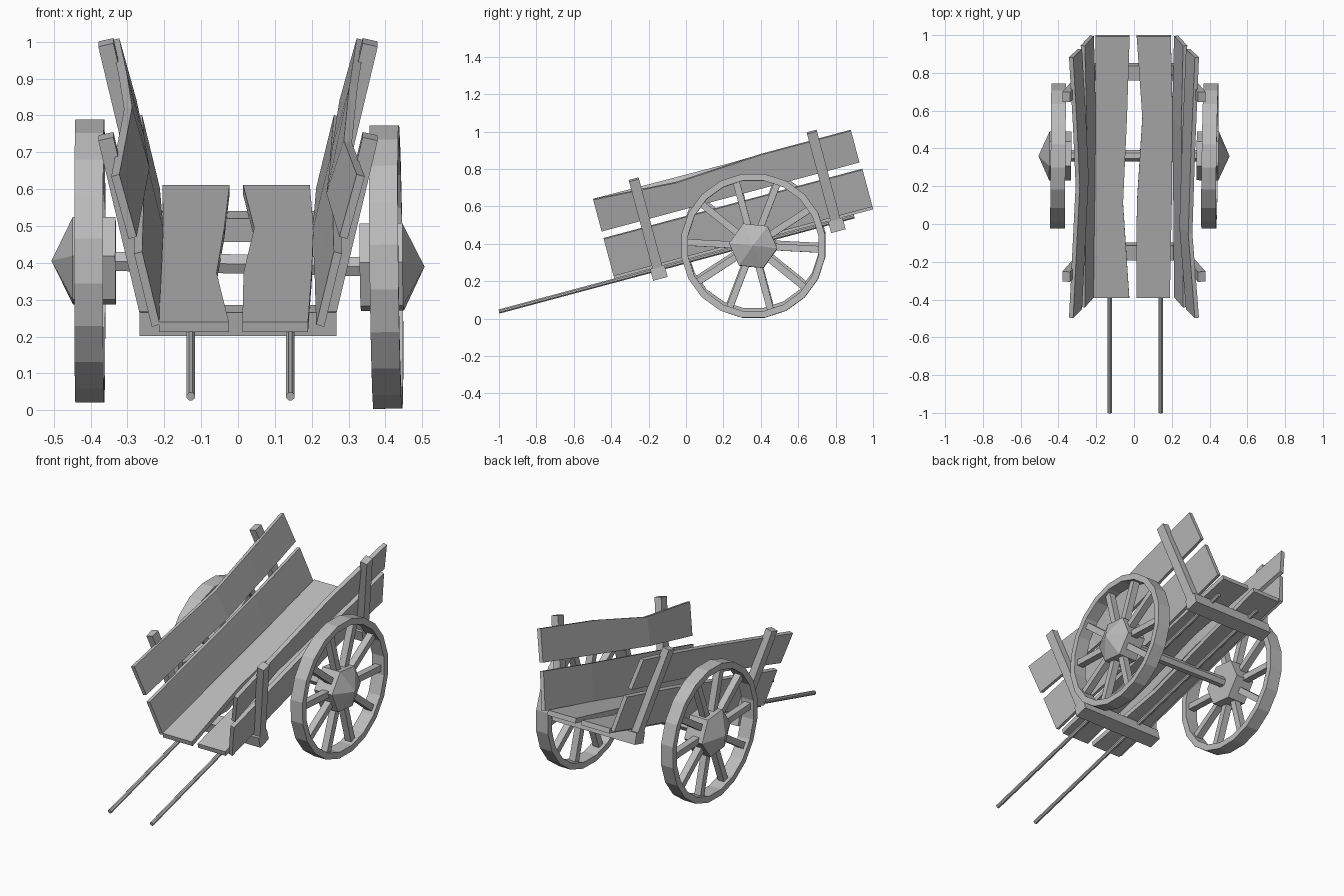
import bpy, bmesh, math
from mathutils import Matrix, Vector

if "Cube" in bpy.data.objects:
    bpy.data.objects.remove(bpy.data.objects["Cube"])

wood = bpy.data.materials.new("weathered_grey")
wood.use_nodes = True
GREY = (0.5, 0.5, 0.5, 1)
wood.diffuse_color = GREY
wood.node_tree.nodes["Principled BSDF"].inputs["Base Color"].default_value = GREY

# The cart body is built level, then pitched nose-down about the x axis
PITCH = Matrix.Rotation(math.radians(15), 4, 'X')


def finish(name, bm, matrix):
    bmesh.ops.remove_doubles(bm, verts=bm.verts, dist=1e-5)
    bmesh.ops.recalc_face_normals(bm, faces=bm.faces)
    mesh = bpy.data.meshes.new(name)
    bm.to_mesh(mesh)
    bm.free()
    mesh.materials.append(wood)
    obj = bpy.data.objects.new(name, mesh)
    obj.matrix_world = matrix
    bpy.context.collection.objects.link(obj)
    return obj


def skin(bm, rings, loop=False):
    """Bridge successive rings of points; cap the ends unless looped."""
    rings = [[bm.verts.new(p) for p in ring] for ring in rings]
    n = len(rings[0])
    pairs = list(zip(rings, rings[1:] + rings[:1])) if loop else list(zip(rings, rings[1:]))
    for a, b in pairs:
        for i in range(n):
            j = (i + 1) % n
            bm.faces.new((a[i], a[j], b[j], b[i]))
    if not loop:
        bm.faces.new(rings[0])
        bm.faces.new(rings[-1])


def plank(name, stations, thick):
    """stations: (y, (x, z), (x, z)) edge points; thick: (x, z) offset."""
    bm = bmesh.new()
    t = Vector((thick[0], 0, thick[1]))
    rings = []
    for y, a, b in stations:
        pa, pb = Vector((a[0], y, a[1])), Vector((b[0], y, b[1]))
        rings.append([pa, pb, pb + t, pa + t])
    skin(bm, rings)
    finish(name, bm, PITCH)


def box(name, size, matrix):
    bm = bmesh.new()
    bmesh.ops.create_cube(bm, size=1)
    bmesh.ops.scale(bm, vec=size, verts=bm.verts)
    finish(name, bm, matrix)


def lathe(name, profile, sides, phase, matrix, closed):
    """Turn an (x, radius) profile about the x axis."""
    bm = bmesh.new()
    rings = []
    for i in range(sides):
        a = math.radians(phase) + math.tau * i / sides
        rings.append([(x, r * math.cos(a), r * math.sin(a)) for x, r in profile])
    if closed:
        skin(bm, rings, loop=True)
    else:
        skin(bm, [list(r) for r in zip(*rings)])
    finish(name, bm, matrix)


# Floor boards with worn inner edges
FRONT, BACK = -0.315, 1.118
TOP = 0.333
floors = {
    "right": [(FRONT, -0.215, -0.025), (0.2, -0.208, -0.058),
              (0.67, -0.203, -0.037), (BACK, -0.205, -0.023)],
    "left": [(FRONT, 0.012, 0.19), (0.2, 0.015, 0.2),
             (0.67, 0.044, 0.205), (BACK, 0.014, 0.195)],
}
for side, rows in floors.items():
    plank(f"floor_board_{side}", [(y, (a, TOP), (b, TOP)) for y, a, b in rows], (0, -0.028))

# Side boards: (y, inward shift, top edge drop)
upper = {1: [(FRONT, 0, 0), (0.14, 0.035, 0.027), (0.61, 0.02, 0), (BACK - 0.006, 0, 0)],
         -1: [(FRONT, 0, 0), (0.41, 0.035, 0.005), (0.75, 0.02, 0), (BACK - 0.006, 0, 0)]}
lower = [(FRONT, 0, 0), (0.2, 0.004, 0), (0.67, 0.01, 0), (BACK, 0, 0)]
for s, side in ((1, "left"), (-1, "right")):
    plank(f"lower_side_board_{side}",
          [(y, (s * (0.212 - d), 0.325), (s * (0.26 - d), 0.53)) for y, d, e in lower],
          (s * 0.022, -0.006))
    plank(f"upper_side_board_{side}",
          [(y, (s * (0.275 - d), 0.572), (s * (0.322 - d), 0.747 - e)) for y, d, e in upper[s]],
          (s * 0.022, -0.006))

# Cross beams and leaning stakes
for end, y in (("front", -0.077), ("rear", 0.908)):
    box(f"{end}_cross_beam", (0.535, 0.08, 0.065),
        PITCH @ Matrix.Translation((0, y, 0.273)))
    for s, side in ((1, "left"), (-1, "right")):
        lean = Matrix.Rotation(s * math.radians(13), 4, 'Y')
        box(f"{end}_stake_{side}", (0.042, 0.055, 0.53),
            PITCH @ Matrix.Translation((s * 0.299, y, 0.532)) @ lean)

# Pulling shafts
turn = Matrix.Rotation(math.radians(90), 4, 'Z')
for side, x in (("left", 0.142), ("right", -0.128)):
    lathe(f"shaft_{side}", [(-0.956, 0.012), (1.01, 0.012)], 8, 22.5,
          PITCH @ Matrix.Translation((x, 0, 0.295)) @ turn, False)

# Axle, sloping slightly to the left
axle = Matrix.Translation((0, 0.362, 0.397)) @ Matrix.Rotation(math.radians(1.2), 4, 'Y')
lathe("axle", [(-0.36, 0.03), (0.36, 0.03)], 6, 0, axle, False)

# Wheels: rim, spokes and pointed hub
for s, side, camber, yaw in ((1, "left", -0.7, -0.9), (-1, "right", 0, -0.5)):
    wheel = (Matrix.Translation((s * 0.402, 0.36, 0.397 - s * 0.0085))
             @ Matrix.Rotation(math.radians(yaw), 4, 'Z')
             @ Matrix.Rotation(math.radians(camber), 4, 'Y'))
    lathe(f"wheel_rim_{side}",
          [(-0.039, 0.353), (0.039, 0.353), (0.039, 0.389), (-0.039, 0.389)], 20, 9, wheel, True)
    lathe(f"wheel_hub_{side}",
          [(-s * 0.07, 0.13), (s * 0.046, 0.13), (s * 0.104, 0.0005)], 6, -6, wheel, False)
    for i in range(10):
        spin = Matrix.Rotation(math.radians(36 * i - 3), 4, 'X')
        box(f"spoke_{side}_{i + 1}", (0.04, 0.27, 0.036),
            wheel @ spin @ Matrix.Translation((0, 0.225, 0)))
